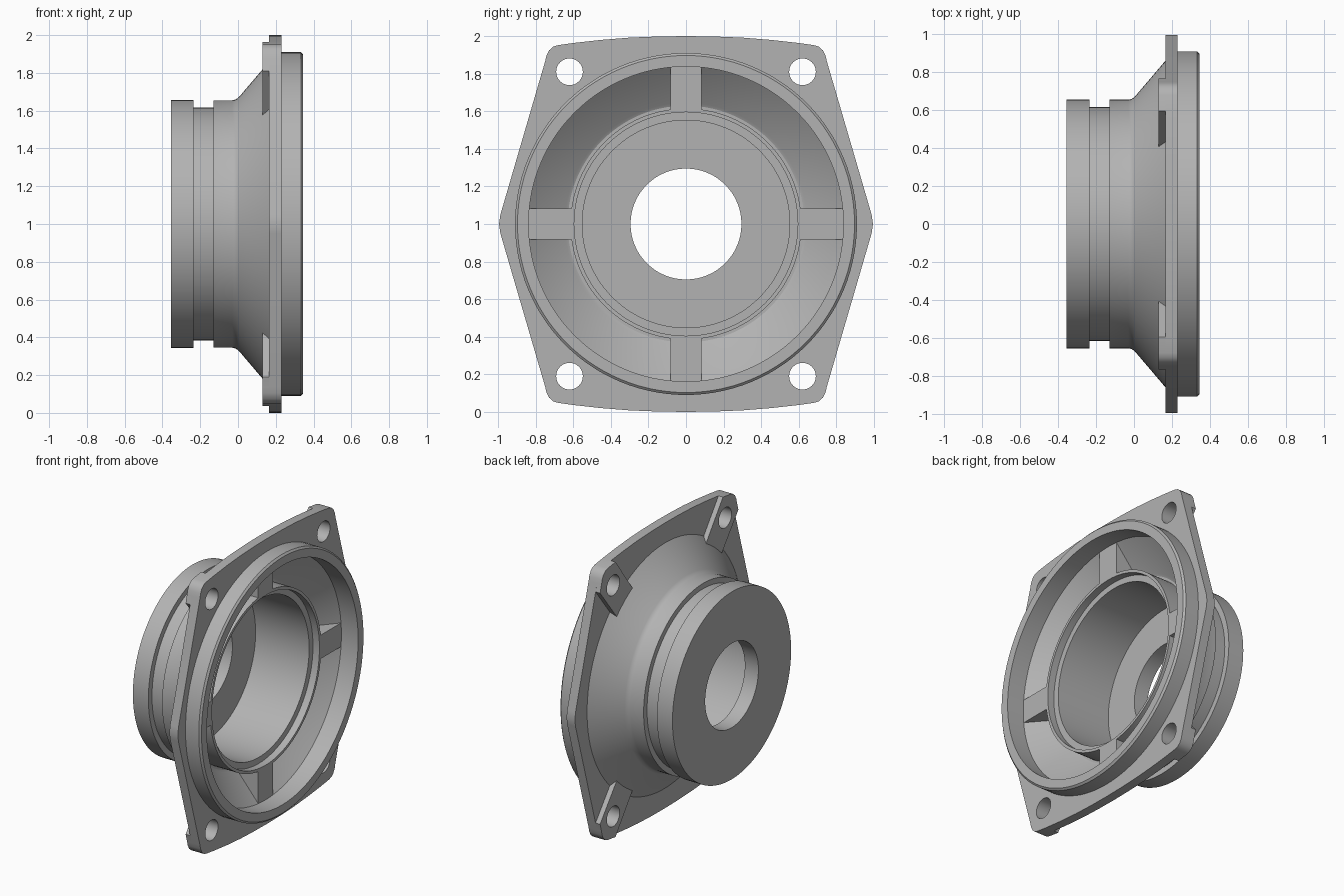
import bpy, bmesh, math
from mathutils import Matrix, Vector

if "Cube" in bpy.data.objects:
    bpy.data.objects.remove(bpy.data.objects["Cube"])

CZ = 1.0  # height of the turning axis, which runs along x
# Maps drawing plane (u, v) + depth onto (y, z) + x
TO_YZ = Matrix(((0, 0, 1, 0), (1, 0, 0, 0), (0, 1, 0, CZ), (0, 0, 0, 1)))

grey = bpy.data.materials.new("cast grey")
grey.diffuse_color = (0.45, 0.45, 0.45, 1)
grey.use_nodes = True
grey.node_tree.nodes["Principled BSDF"].inputs["Base Color"].default_value = grey.diffuse_color


def finish(ob, angle=25):
    ob.data.materials.clear()
    ob.data.materials.append(grey)
    bpy.ops.object.select_all(action='DESELECT')
    ob.select_set(True)
    bpy.context.view_layer.objects.active = ob
    bpy.ops.object.shade_smooth_by_angle(angle=math.radians(angle))


def mesh_object(name, bm):
    bmesh.ops.recalc_face_normals(bm, faces=bm.faces[:])
    me = bpy.data.meshes.new(name)
    bm.to_mesh(me)
    bm.free()
    ob = bpy.data.objects.new(name, me)
    bpy.context.collection.objects.link(ob)
    finish(ob)
    return ob


def lathe(name, profile, segs=112):
    """Closed (x, radius) profile turned around the x axis."""
    bm = bmesh.new()
    rings = []
    for i in range(segs):
        a = 2 * math.pi * i / segs
        rings.append([bm.verts.new((x, r * math.cos(a), CZ + r * math.sin(a)))
                      for x, r in profile])
    n = len(profile)
    for i in range(segs):
        p, q = rings[i], rings[(i + 1) % segs]
        for j in range(n):
            k = (j + 1) % n
            bm.faces.new((p[j], p[k], q[k], q[j]))
    return mesh_object(name, bm)


def circle(u, v, r, n):
    return [(u + r * math.cos(2 * math.pi * i / n),
             v + r * math.sin(2 * math.pi * i / n)) for i in range(n)]


def plate(name, loops, x0, x1):
    """Flat plate in the yz plane; the loops after the first are holes."""
    cu = bpy.data.curves.new(name, 'CURVE')
    cu.dimensions = '2D'
    cu.fill_mode = 'BOTH'
    cu.extrude = (x1 - x0) / 2
    for pts in loops:
        s = cu.splines.new('POLY')
        s.points.add(len(pts) - 1)
        for p, (u, v) in zip(s.points, pts):
            p.co = (u, v, 0, 1)
        s.use_cyclic_u = True
    ob = bpy.data.objects.new(name, cu)
    bpy.context.collection.objects.link(ob)
    bpy.ops.object.select_all(action='DESELECT')
    ob.select_set(True)
    bpy.context.view_layer.objects.active = ob
    bpy.ops.object.convert(target='MESH')
    ob = bpy.context.view_layer.objects.active
    ob.data.transform(Matrix.Translation(((x0 + x1) / 2, 0, 0)) @ TO_YZ)
    bm = bmesh.new()
    bm.from_mesh(ob.data)
    bmesh.ops.remove_doubles(bm, verts=bm.verts[:], dist=1e-5)
    bmesh.ops.recalc_face_normals(bm, faces=bm.faces[:])
    bm.to_mesh(ob.data)
    bm.free()
    finish(ob)


# Turned housing: grooved neck, cone, spigot rim, inner cone, bearing seat, bore
lathe("housing", [
    (-0.355, 0.295), (-0.355, 0.657), (-0.235, 0.657), (-0.235, 0.617),
    (-0.13, 0.617), (-0.13, 0.655), (-0.03, 0.655), (-0.012, 0.659),
    (0.005, 0.672), (0.165, 0.86), (0.17, 0.91), (0.333, 0.91),
    (0.345, 0.897), (0.345, 0.838), (0.215, 0.838), (0.05, 0.645),
    (0.042, 0.63), (0.042, 0.615), (0.215, 0.615), (0.215, 0.595),
    (0.165, 0.595), (0.165, 0.552), (-0.25, 0.552), (-0.25, 0.295)])

# Flange outline: one quarter, mirrored to all four
corner = [(0.75, 0.865), (0.743, 0.896), (0.728, 0.925), (0.706, 0.944), (0.68, 0.952)]
top = [(0.595, 0.964), (0.45, 0.98), (0.3, 0.992), (0.15, 0.998)]
quarter = [(0.988, 0.05)] + corner + top
outline = [(0.995, 0)] + quarter + [(0, 1)]
outline += [(-u, v) for u, v in reversed(quarter)] + [(-0.995, 0)]
outline += [(-u, -v) for u, v in quarter] + [(0, -1)]
outline += [(u, -v) for u, v in reversed(quarter)]
signs = [(1, 1), (-1, 1), (-1, -1), (1, -1)]
HU, HV, HR = 0.62, 0.81, 0.071
bolt_holes = [circle(su * HU, sv * HV, HR, 32) for su, sv in signs]
plate("flange", [outline, circle(0, 0, 0.858, 112)] + bolt_holes, 0.165, 0.23)

# Raised pads behind the bolt holes, running from the cone to the corners
d, p = Vector((0.61, 0.792)), Vector((0.792, -0.61))
inner = [tuple(d * 0.79 - p * 0.11), tuple(d * 0.79 + p * 0.11)]
pad = inner + [(0.766, 0.81)] + corner + [(0.595, 0.964)]
for su, sv in signs:
    plate("bolt_pad", [[(su * u, sv * v) for u, v in pad],
                       circle(su * HU, sv * HV, HR, 32)], 0.13, 0.165)

# Four ribs joining the bearing ring to the inner cone
rib = [(0.215, 0.605), (0.215, 0.85), (0.19, 0.85), (0.03, 0.66), (0.03, 0.605)]
for i in range(4):
    bm = bmesh.new()
    a, b = ([bm.verts.new((x, w, r)) for x, r in rib] for w in (-0.083, 0.083))
    bm.faces.new(a)
    bm.faces.new(b)
    for j in range(len(rib)):
        k = (j + 1) % len(rib)
        bm.faces.new((a[j], a[k], b[k], b[j]))
    bm.transform(Matrix.Translation((0, 0, CZ)) @ Matrix.Rotation(i * math.pi / 2, 4, 'X'))
    mesh_object("rib", bm)
